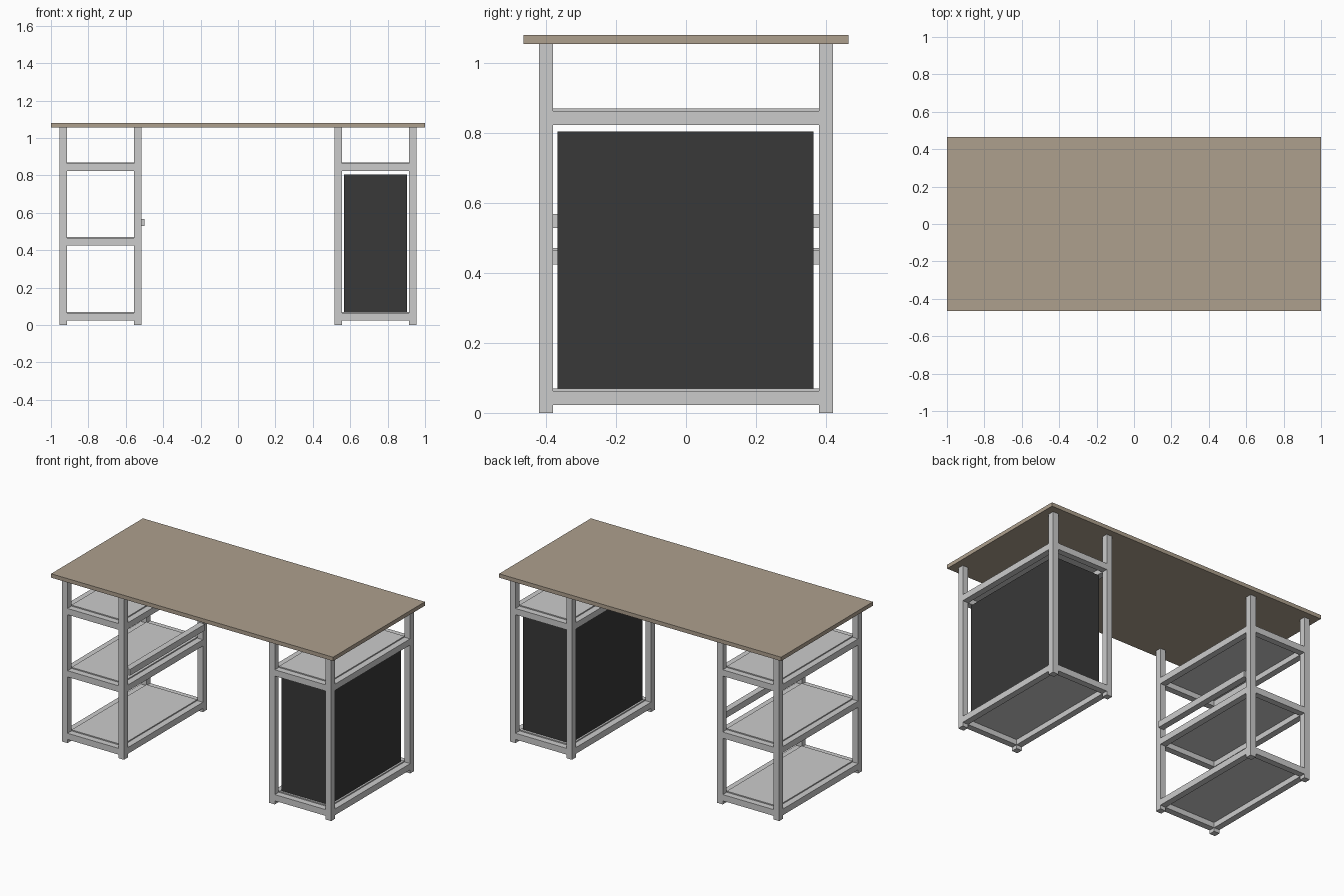
import bpy

if "Cube" in bpy.data.objects:
    bpy.data.objects.remove(bpy.data.objects["Cube"])


def material(name, color):
    m = bpy.data.materials.new(name)
    m.diffuse_color = color
    m.use_nodes = True
    m.node_tree.nodes["Principled BSDF"].inputs["Base Color"].default_value = m.diffuse_color
    return m


def box(name, x0, x1, y0, y1, z0, z1, mat=None):
    bpy.ops.mesh.primitive_cube_add(size=1, location=((x0 + x1) / 2, (y0 + y1) / 2, (z0 + z1) / 2))
    ob = bpy.context.object
    ob.name = name
    ob.scale = (x1 - x0, y1 - y0, z1 - z0)
    bpy.ops.object.transform_apply(location=False, rotation=False, scale=True)
    if mat:
        ob.data.materials.append(mat)
    return ob


wood = material("wood", (0.42, 0.35, 0.27, 1))
black = material("black", (0.04, 0.04, 0.04, 1))

T = 0.04               # square tube size
XI, XO = 0.515, 0.955  # inner and outer face of a pedestal
Y = 0.42               # front and back face of a pedestal


def pedestal(side, levels):
    def part(name, a, b, *rest):
        lo, hi = sorted((side * a, side * b))
        box(name, lo, hi, *rest)

    # Legs
    for x in (XI, XO - T):
        for y in (-Y, Y - T):
            part("leg", x, x + T, y, y + T, 0, 1.055)
    # Rails and shelf boards
    for z in levels:
        for x in (XI, XO - T):
            part("side_rail", x, x + T, -Y + T, Y - T, z, z + T)
        for y in (-Y, Y - T):
            part("cross_rail", XI + T, XO - T, y, y + T, z, z + T)
        part("shelf", XI + T, XO - T, -Y + T, Y - T, z + T - 0.006, z + T + 0.007)


# Table top
box("table_top", -1, 1, -0.465, 0.465, 1.055, 1.08, wood)

# Left pedestal with three shelves, right pedestal with two
pedestal(-1, (0.023, 0.424, 0.823))
pedestal(1, (0.023, 0.823))

# Extra bar on the inner side of the left pedestal
box("inner_bar", -0.54, -0.50, -Y + T, Y - T, 0.528, 0.568)

# Closed cabinet in the right pedestal
box("cabinet", 0.567, 0.903, -0.367, 0.364, 0.07, 0.805, black)
